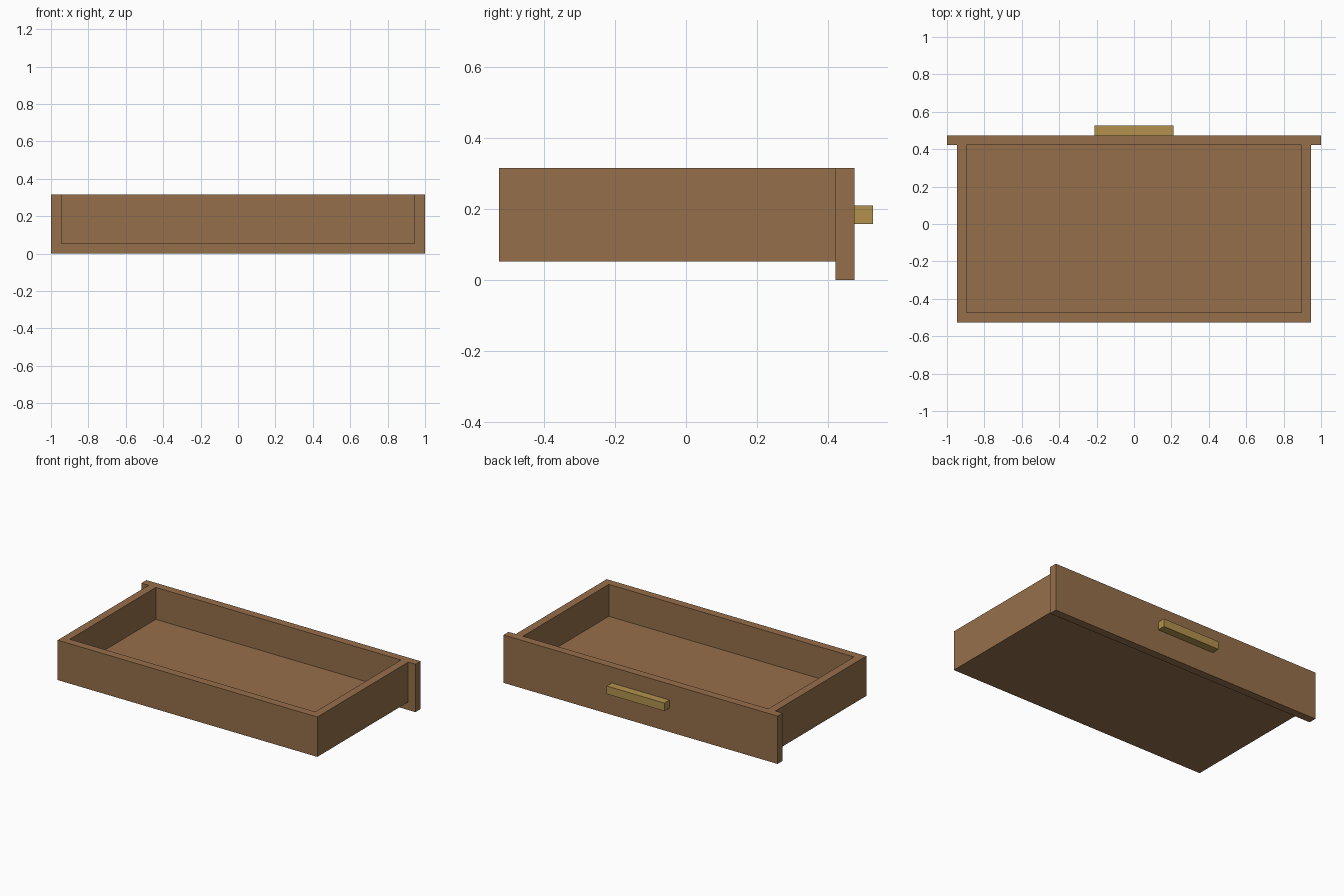
import bpy
import bmesh

cube = bpy.data.objects.get("Cube")
if cube:
    bpy.data.objects.remove(cube, do_unlink=True)


def material(name, rgb):
    mat = bpy.data.materials.new(name)
    mat.use_nodes = True
    mat.diffuse_color = (*rgb, 1)
    bsdf = next(n for n in mat.node_tree.nodes if n.type == "BSDF_PRINCIPLED")
    bsdf.inputs["Base Color"].default_value = (*rgb, 1)
    return mat


def prism(name, outline, z0, z1, mat):
    """Extrude a counter-clockwise xy outline from z0 up to z1."""
    bm = bmesh.new()
    face = bm.faces.new([bm.verts.new((x, y, z0)) for x, y in outline])
    ext = bmesh.ops.extrude_face_region(bm, geom=[face], use_keep_orig=True)
    top = [v for v in ext["geom"] if isinstance(v, bmesh.types.BMVert)]
    bmesh.ops.translate(bm, verts=top, vec=(0, 0, z1 - z0))
    bmesh.ops.recalc_face_normals(bm, faces=bm.faces)
    mesh = bpy.data.meshes.new(name)
    bm.to_mesh(mesh)
    bm.free()
    mesh.materials.append(mat)
    obj = bpy.data.objects.new(name, mesh)
    bpy.context.collection.objects.link(obj)
    return obj


def board(name, half_x, y0, y1, z0, z1, mat):
    outline = [(-half_x, y0), (half_x, y0), (half_x, y1), (-half_x, y1)]
    return prism(name, outline, z0, z1, mat)


wood = material("brown wood", (0.305, 0.159, 0.069))
brass = material("brass", (0.445, 0.287, 0.076))

T = 2 / 38                      # board thickness
TOP = 6 * T                     # rim height
OUT, INN = 18 * T, 17 * T       # half widths of the box outside and inside
END, PANEL = -10 * T, 8 * T     # closed end of the box, inner face of the panel

# Two sides and the end wall as one U-shaped frame
prism("box_walls", [(-OUT, END), (OUT, END), (OUT, PANEL), (INN, PANEL),
                    (INN, END + T), (-INN, END + T), (-INN, PANEL), (-OUT, PANEL)],
      T, TOP, wood)

# Floor held between the walls
board("box_floor", INN, END + T, PANEL, T, 2 * T, wood)

# Wider panel that overhangs the box at both sides and below
board("drawer_panel", 1.0, PANEL, PANEL + T, 0, TOP, wood)

# Pull bar
board("handle", 4 * T, PANEL + T, PANEL + 2 * T, 3 * T, 4 * T, brass)
